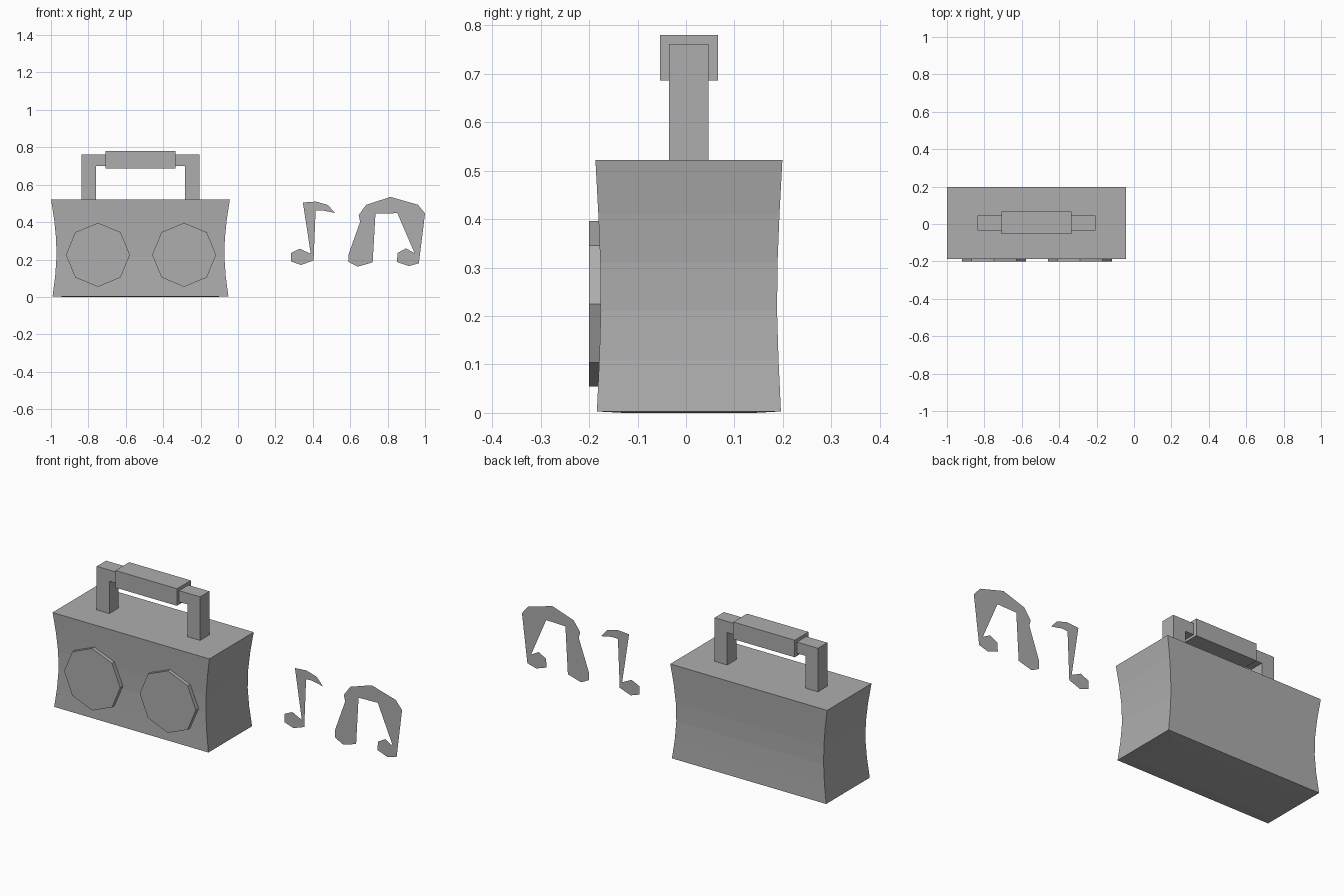
import bpy
import bmesh
import math
from mathutils import Matrix, Vector

cube = bpy.data.objects.get("Cube")
if cube:
    bpy.data.objects.remove(cube, do_unlink=True)

# One plain grey for everything
grey = bpy.data.materials.new("plain grey")
grey.use_nodes = True
GREY = (0.42, 0.42, 0.42, 1)
grey.diffuse_color = GREY
for node in grey.node_tree.nodes:
    if node.type == "BSDF_PRINCIPLED":
        node.inputs["Base Color"].default_value = GREY

BODY_X, BODY_Y = -0.5215, 0.006


def finish(name, bm, fix_normals=True):
    """Turn a bmesh into a flat-shaded object."""
    if fix_normals:
        bmesh.ops.recalc_face_normals(bm, faces=bm.faces[:])
    mesh = bpy.data.meshes.new(name)
    bm.to_mesh(mesh)
    bm.free()
    mesh.materials.append(grey)
    obj = bpy.data.objects.new(name, mesh)
    bpy.context.collection.objects.link(obj)
    return obj


def box(name, low, high):
    """Box between two opposite corners."""
    low, high = Vector(low), Vector(high)
    bm = bmesh.new()
    place = Matrix.Translation((low + high) / 2) @ Matrix.Diagonal((*(high - low), 1))
    bmesh.ops.create_cube(bm, size=1, matrix=place)
    return finish(name, bm)


def extruded_outline(name, outline, low_y, high_y):
    """Solid made from an outline in the x-z plane."""
    bm = bmesh.new()
    face = bm.faces.new([bm.verts.new((x, low_y, z)) for x, z in outline])
    made = bmesh.ops.extrude_face_region(bm, geom=[face])
    moved = [v for v in made["geom"] if isinstance(v, bmesh.types.BMVert)]
    bmesh.ops.translate(bm, verts=moved, vec=(0, high_y - low_y, 0))
    return finish(name, bm)


def flat_shape(name, outline):
    """Paper-thin sheet standing in the x-z plane."""
    bm = bmesh.new()
    bm.faces.new([bm.verts.new((x, 0, z)) for x, z in outline])
    bmesh.ops.triangulate(bm, faces=bm.faces[:])
    return finish(name, bm, fix_normals=False)


def lofted_body(name, levels):
    """Rectangles of (height, half width, half depth) joined into a solid."""
    bm = bmesh.new()
    rings = []
    for z, half_x, half_y in levels:
        corners = ((-1, -1), (1, -1), (1, 1), (-1, 1))
        rings.append([bm.verts.new((BODY_X + sx * half_x, BODY_Y + sy * half_y, z))
                      for sx, sy in corners])
    for lower, upper in zip(rings, rings[1:]):
        for i in range(4):
            j = (i + 1) % 4
            bm.faces.new((lower[i], lower[j], upper[j], upper[i]))
    bm.faces.new(rings[0][::-1])
    bm.faces.new(rings[-1])
    return finish(name, bm)


# Pinched case with a faintly bulging underside
lofted_body("radio_body", [
    (0, 0.395, 0.135),
    (0.003, 0.47, 0.19),
    (0.11, 0.456, 0.185),
    (0.21, 0.449, 0.182),
    (0.31, 0.451, 0.183),
    (0.41, 0.461, 0.187),
    (0.522, 0.478, 0.193),
])

# Octagonal speakers with a corner pointing up
for side, centre_x in (("right", -0.749), ("left", -0.288)):
    octagon = [(centre_x + 0.171 * math.sin(k * math.pi / 4),
                0.225 + 0.171 * math.cos(k * math.pi / 4)) for k in range(8)]
    extruded_outline(side + "_speaker", octagon, -0.2, -0.16)

# Carrying handle: square arch with a thicker grip
arch = [(-0.315, 0.52), (-0.315, 0.762), (0.315, 0.762), (0.315, 0.52),
        (0.238, 0.52), (0.238, 0.7), (-0.238, 0.7), (-0.238, 0.52)]
extruded_outline("handle_arch", [(BODY_X + x, z) for x, z in arch], -0.035, 0.046)
box("handle_grip", (-0.709, -0.054, 0.686), (-0.334, 0.066, 0.78))

# Single note: flag, stem and head in one outline
flat_shape("single_note", [
    (0.347, 0.505), (0.417, 0.51), (0.48, 0.492), (0.518, 0.449),
    (0.45, 0.463), (0.392, 0.46), (0.405, 0.235), (0.404, 0.195),
    (0.337, 0.171), (0.283, 0.19), (0.283, 0.235), (0.331, 0.258),
    (0.389, 0.23),
])

# Pair of notes joined by an arched beam
flat_shape("paired_notes", [
    (0.645, 0.437), (0.685, 0.492), (0.815, 0.535), (0.962, 0.493),
    (1, 0.447), (0.967, 0.18), (0.913, 0.165), (0.85, 0.187),
    (0.853, 0.235), (0.898, 0.26), (0.95, 0.23), (0.972, 0.432),
    (0.89, 0.449), (0.735, 0.445), (0.682, 0.425), (0.72, 0.185),
    (0.64, 0.162), (0.592, 0.187), (0.592, 0.23), (0.64, 0.248),
    (0.698, 0.218),
])
